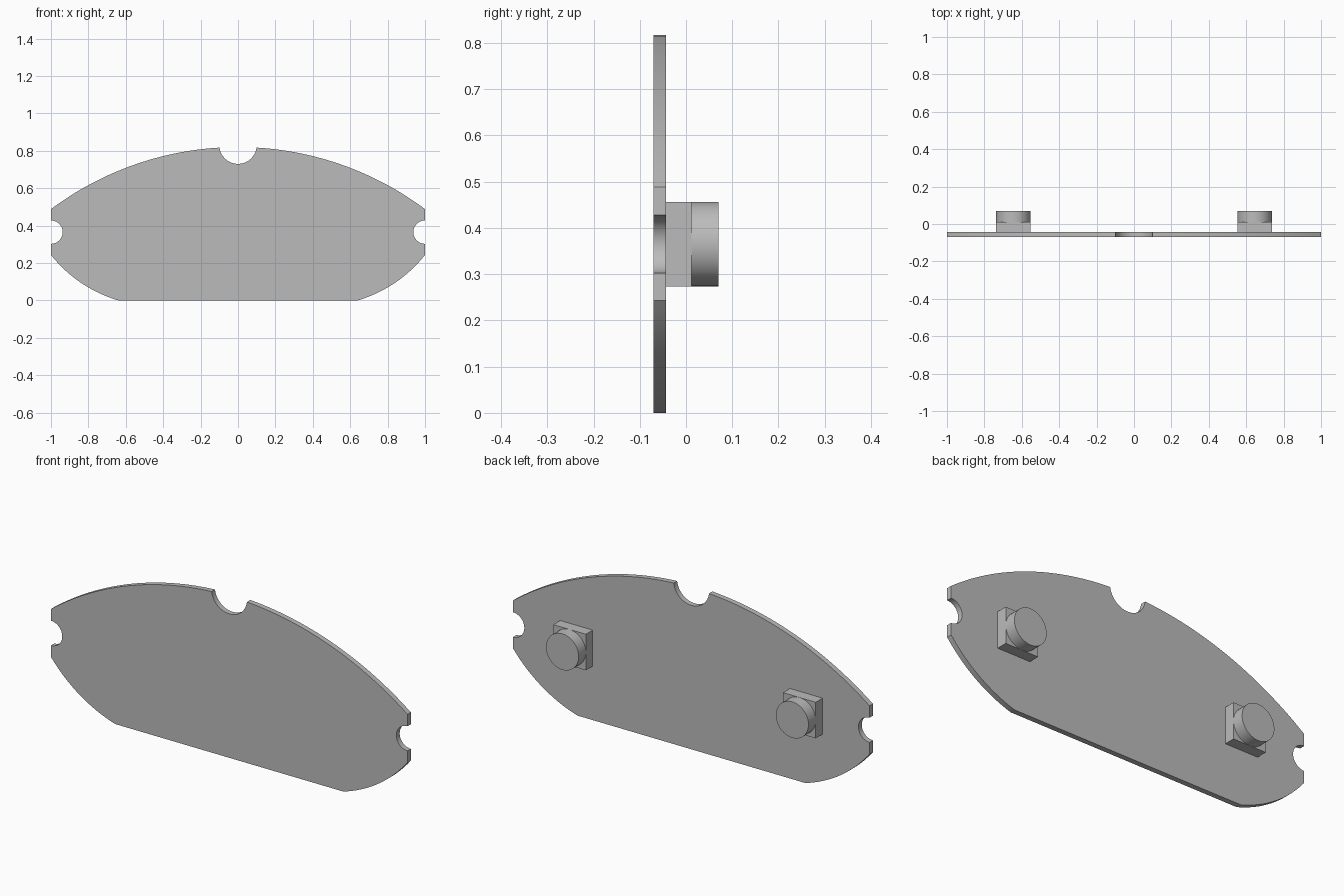
import bpy, bmesh
from math import sin, cos, pi, sqrt, radians, atan2
from mathutils import Matrix, Vector

cube = bpy.data.objects.get("Cube")
if cube:
    bpy.data.objects.remove(cube, do_unlink=True)

grey = bpy.data.materials.new("plain grey")
grey.use_nodes = True
grey.diffuse_color = (0.5, 0.5, 0.5, 1)
grey.node_tree.nodes["Principled BSDF"].inputs["Base Color"].default_value = (0.5, 0.5, 0.5, 1)

FRONT, PLATE_BACK, BLOCK_BACK, PEG_BACK = -0.07, -0.043, 0.012, 0.07
MID_Z = 0.365


def finish(bm, name):
    bmesh.ops.recalc_face_normals(bm, faces=bm.faces)
    mesh = bpy.data.meshes.new(name)
    bm.to_mesh(mesh)
    bm.free()
    mesh.materials.append(grey)
    obj = bpy.data.objects.new(name, mesh)
    bpy.context.collection.objects.link(obj)
    bpy.ops.object.select_all(action='DESELECT')
    obj.select_set(True)
    bpy.context.view_layer.objects.active = obj
    bpy.ops.object.shade_smooth_by_angle(angle=radians(30))
    return obj


def arc(cx, cz, r, start, end, steps):
    """Points on a circle between two angles."""
    return [(cx + r * cos(start + (end - start) * i / steps),
             cz + r * sin(start + (end - start) * i / steps)) for i in range(steps + 1)]


def bulge(a, b, r, steps):
    """Counter-clockwise arc of radius r from a to b."""
    a, b = Vector(a), Vector(b)
    d = b - a
    c = (a + b) / 2 + Vector((-d.y, d.x)).normalized() * sqrt(r * r - d.length_squared / 4)
    s = atan2(a.y - c.y, a.x - c.x)
    e = atan2(b.y - c.y, b.x - c.x)
    return arc(c.x, c.y, r, s, e, steps)


# Plate: right half outline from the base up to the top notch, then mirrored
half = bulge((0.64, 0), (1, 0.243), 0.72, 16)
half += arc(1, MID_Z, 0.0625, -pi / 2, -3 * pi / 2, 20)
half += bulge((1, 0.488), (0.099, 0.817), 1.67, 28)
half += arc(0, 0.83, 0.1, -0.13, -pi / 2, 14)[1:]
outline = half + [(-x, z) for x, z in reversed(half[:-1])]

bm = bmesh.new()
face = bm.faces.new([bm.verts.new((x, FRONT, z)) for x, z in outline])
ext = bmesh.ops.extrude_face_region(bm, geom=[face])
bmesh.ops.translate(bm, vec=(0, PLATE_BACK - FRONT, 0),
                    verts=[v for v in ext["geom"] if isinstance(v, bmesh.types.BMVert)])
finish(bm, "plate")

# Rear mounts: a square block carrying a round peg on each side
SIZE = 0.183
for side, x in (("left", 0.645), ("right", -0.645)):
    bm = bmesh.new()
    depth = BLOCK_BACK - PLATE_BACK
    bmesh.ops.create_cube(bm, size=1, matrix=Matrix.Translation(
        (x, PLATE_BACK + depth / 2, MID_Z)) @ Matrix.Diagonal((SIZE, depth, SIZE, 1)))
    finish(bm, side + "_mount_block")

    bm = bmesh.new()
    bmesh.ops.create_cone(
        bm, cap_ends=True, segments=48, radius1=SIZE / 2, radius2=SIZE / 2,
        depth=PEG_BACK - BLOCK_BACK,
        matrix=Matrix.Translation((x, (BLOCK_BACK + PEG_BACK) / 2, MID_Z))
        @ Matrix.Rotation(pi / 2, 4, 'X'))
    finish(bm, side + "_mount_peg")
